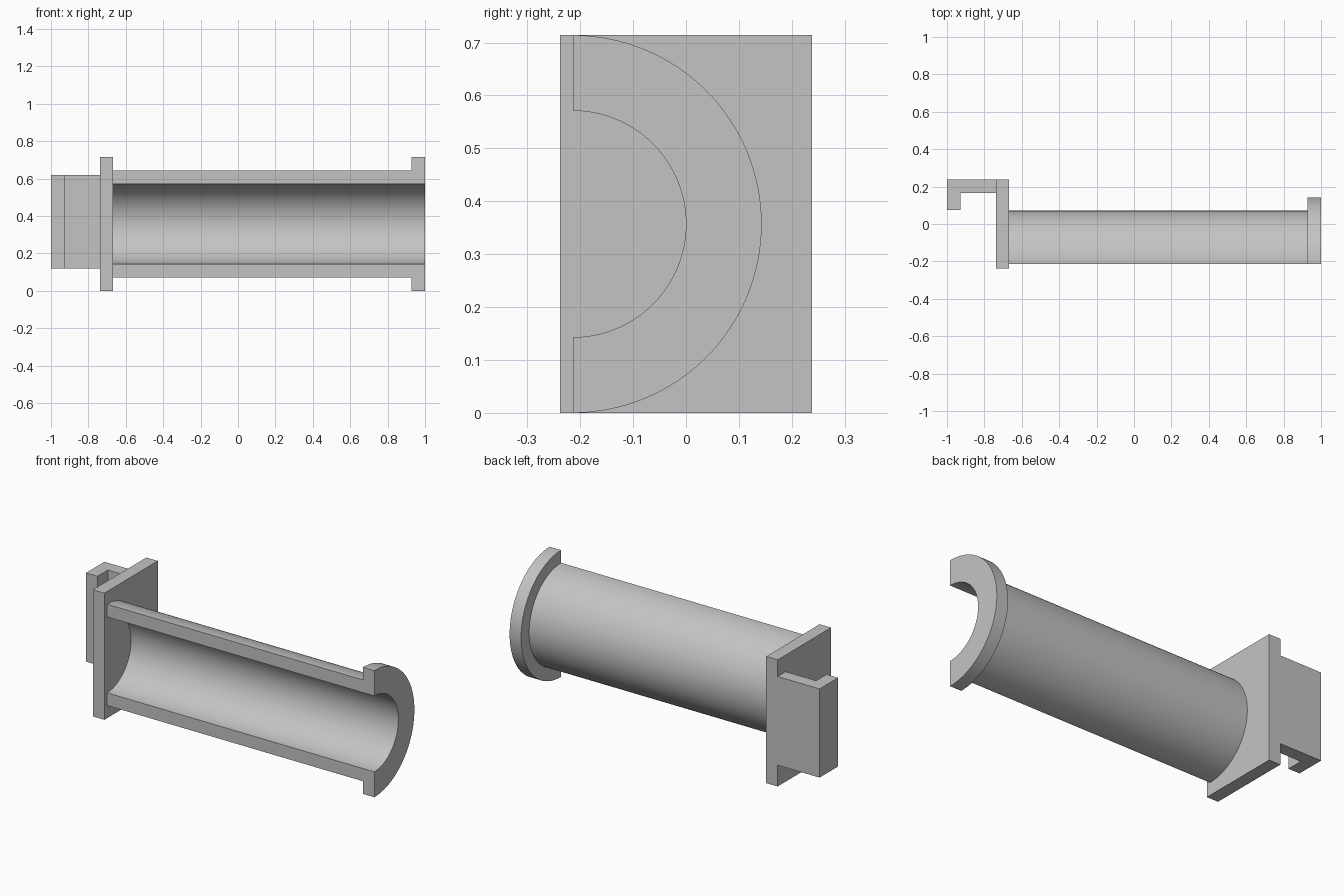
import bpy, bmesh, math
from mathutils import Vector

cube = bpy.data.objects.get("Cube")
if cube:
    bpy.data.objects.remove(cube, do_unlink=True)

grey = bpy.data.materials.new("light_grey")
grey.use_nodes = True
COLOUR = (0.55, 0.55, 0.55, 1)
grey.diffuse_color = COLOUR
grey.node_tree.nodes["Principled BSDF"].inputs["Base Color"].default_value = COLOUR

HEIGHT = 0.714
WALL = 0.0715
AXIS = Vector((0, -0.214, HEIGHT / 2))
PLATE_X = -0.667


def finish(bm, name):
    bmesh.ops.recalc_face_normals(bm, faces=bm.faces)
    mesh = bpy.data.meshes.new(name)
    bm.to_mesh(mesh)
    bm.free()
    mesh.materials.append(grey)
    obj = bpy.data.objects.new(name, mesh)
    bpy.context.collection.objects.link(obj)
    return obj


def extrude_up(name, outline, low, high):
    """Closed xy outline raised from low to high."""
    bm = bmesh.new()
    face = bm.faces.new([bm.verts.new((x, y, low)) for x, y in outline])
    top = bmesh.ops.extrude_face_region(bm, geom=[face])["geom"]
    verts = [v for v in top if isinstance(v, bmesh.types.BMVert)]
    bmesh.ops.translate(bm, verts=verts, vec=(0, 0, high - low))
    return finish(bm, name)


def half_turn(name, profile, steps):
    """Closed (x, radius) profile swept half way round the x axis line."""
    bm = bmesh.new()
    first = [bm.verts.new(AXIS + Vector((x, 0, r))) for x, r in profile]
    edges = [bm.edges.new((a, b)) for a, b in zip(first, first[1:] + first[:1])]
    bmesh.ops.spin(bm, geom=first + edges, cent=AXIS, axis=(-1, 0, 0),
                   angle=math.pi, steps=steps, use_duplicate=False)
    # flat cut faces at both ends of the sweep
    rim = [e for e in bm.edges if e.is_boundary]
    bmesh.ops.holes_fill(bm, edges=rim, sides=len(profile))
    obj = finish(bm, name)
    bpy.ops.object.select_all(action="DESELECT")
    obj.select_set(True)
    bpy.context.view_layer.objects.active = obj
    bpy.ops.object.shade_smooth_by_angle(angle=math.radians(30))
    return obj


# Half-pipe trough with a raised flange at its open end
bore, outer, flange = 0.214, 0.2855, HEIGHT / 2
half_turn("flanged_trough", [
    (PLATE_X, bore), (1, bore), (1, flange),
    (1 - WALL, flange), (1 - WALL, outer), (PLATE_X, outer)], 64)

# Upright end plate
back = 0.238
left = PLATE_X - WALL
extrude_up("end_plate", [(left, -back), (PLATE_X, -back),
                         (PLATE_X, back), (left, back)], 0, HEIGHT)

# Hooked bracket behind the plate
inner = back - WALL
lip = 0.074
extrude_up("hook_bracket", [
    (left, back), (-1, back), (-1, lip), (-1 + WALL, lip),
    (-1 + WALL, inner), (left, inner)], 0.12, 0.62)
